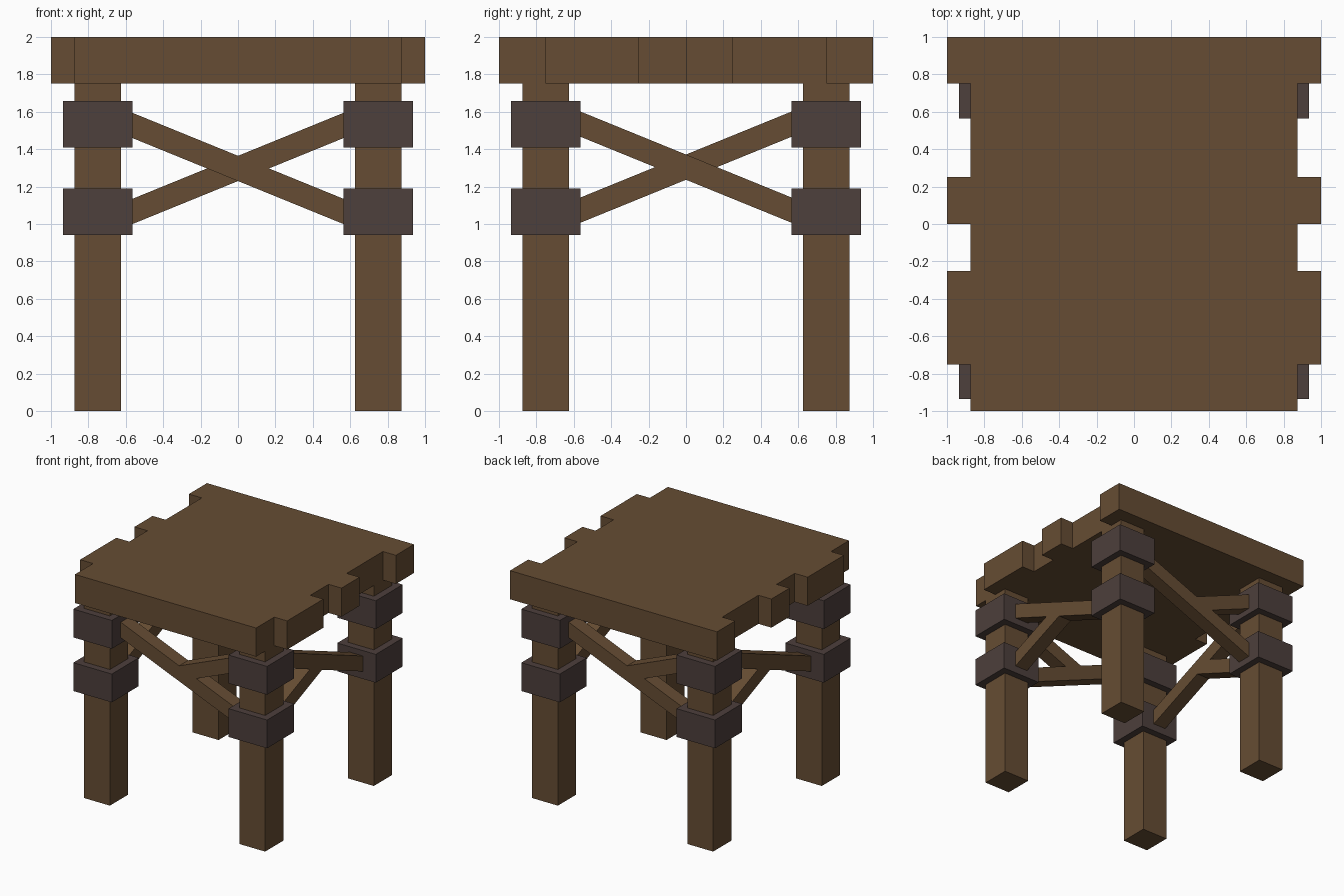
import bpy, bmesh
from math import atan2, cos, pi
from mathutils import Matrix, Vector

cube = bpy.data.objects.get("Cube")
if cube:
    bpy.data.objects.remove(cube, do_unlink=True)


def material(name, color):
    mat = bpy.data.materials.new(name)
    mat.use_nodes = True
    mat.diffuse_color = color
    mat.node_tree.nodes["Principled BSDF"].inputs["Base Color"].default_value = color
    return mat


wood = material("brown_wood", (0.133, 0.073, 0.033, 1))
iron = material("dark_iron", (0.074, 0.050, 0.045, 1))


def add_object(name, bm, mat):
    bmesh.ops.recalc_face_normals(bm, faces=bm.faces)
    mesh = bpy.data.meshes.new(name)
    bm.to_mesh(mesh)
    bm.free()
    mesh.materials.append(mat)
    obj = bpy.data.objects.new(name, mesh)
    bpy.context.collection.objects.link(obj)
    return obj


def box(name, center, size, mat, turn=Matrix()):
    bm = bmesh.new()
    matrix = turn @ Matrix.Translation(center) @ Matrix.Diagonal((*size, 1))
    bmesh.ops.create_cube(bm, size=1, matrix=matrix)
    return add_object(name, bm, mat)


def brace(name, start, end, offset, mid_z, turn):
    """Square beam between two (x, z) points on the side plane y = offset."""
    a, b = Vector(start), Vector(end)
    mid, span = (a + b) / 2, b - a
    place = Matrix.Translation((mid.x, offset, mid_z + mid.y))
    tilt = Matrix.Rotation(-atan2(span.y, span.x), 4, "Y")
    return box(name, (0, 0, 0), (span.length, BEAM, BEAM), wood, turn @ place @ tilt)


LEG, BEAM = 0.75, 0.125

# Table top: one slab whose plank ends step in and out along the sides
planks = [(-1, -0.75, 0.875), (-0.75, -0.25, 1), (-0.25, 0, 0.875),
          (0, 0.25, 1), (0.25, 0.75, 0.875), (0.75, 1, 1)]
right_edge = [(x, y) for y0, y1, x in planks for y in (y0, y1)]
outline = right_edge + [(-x, y) for x, y in reversed(right_edge)]
bm = bmesh.new()
slab = bm.faces.new([bm.verts.new((x, y, 1.75)) for x, y in outline])
raised = bmesh.ops.extrude_face_region(bm, geom=[slab], use_keep_orig=True)
top_verts = [v for v in raised["geom"] if isinstance(v, bmesh.types.BMVert)]
bmesh.ops.translate(bm, verts=top_verts, vec=(0, 0, 0.25))
add_object("plank_top", bm, wood)

# Legs, each with two iron bands
for x, side in ((-LEG, "left"), (LEG, "right")):
    side = "left" if x > 0 else "right"
    for y, end in ((-LEG, "front"), (LEG, "back")):
        box(f"{end}_{side}_leg", (x, y, 0.875), (0.25, 0.25, 1.75), wood)
        for z, level in ((1.065, "lower"), (1.533, "upper")):
            box(f"{end}_{side}_{level}_band", (x, y, z), (0.372, 0.372, 0.247), iron)

# Braces: a full diagonal and a half diagonal on every side
REACH, RISE = 0.68, 0.277
sides = [("front", 0, 1), ("left", 1, -1), ("back", 2, 1), ("right", 3, -1)]
for name, quarter, direction in sides:
    turn = Matrix.Rotation(quarter * pi / 2, 4, "Z")
    mid_z = 1.297 if direction > 0 else 1.304
    brace(f"{name}_full_brace", (-REACH, RISE), (REACH, -RISE), -LEG, mid_z, turn)
    half_end = (direction * REACH, direction * RISE)
    brace(f"{name}_half_brace", (0, 0), half_end, -LEG, mid_z, turn)
